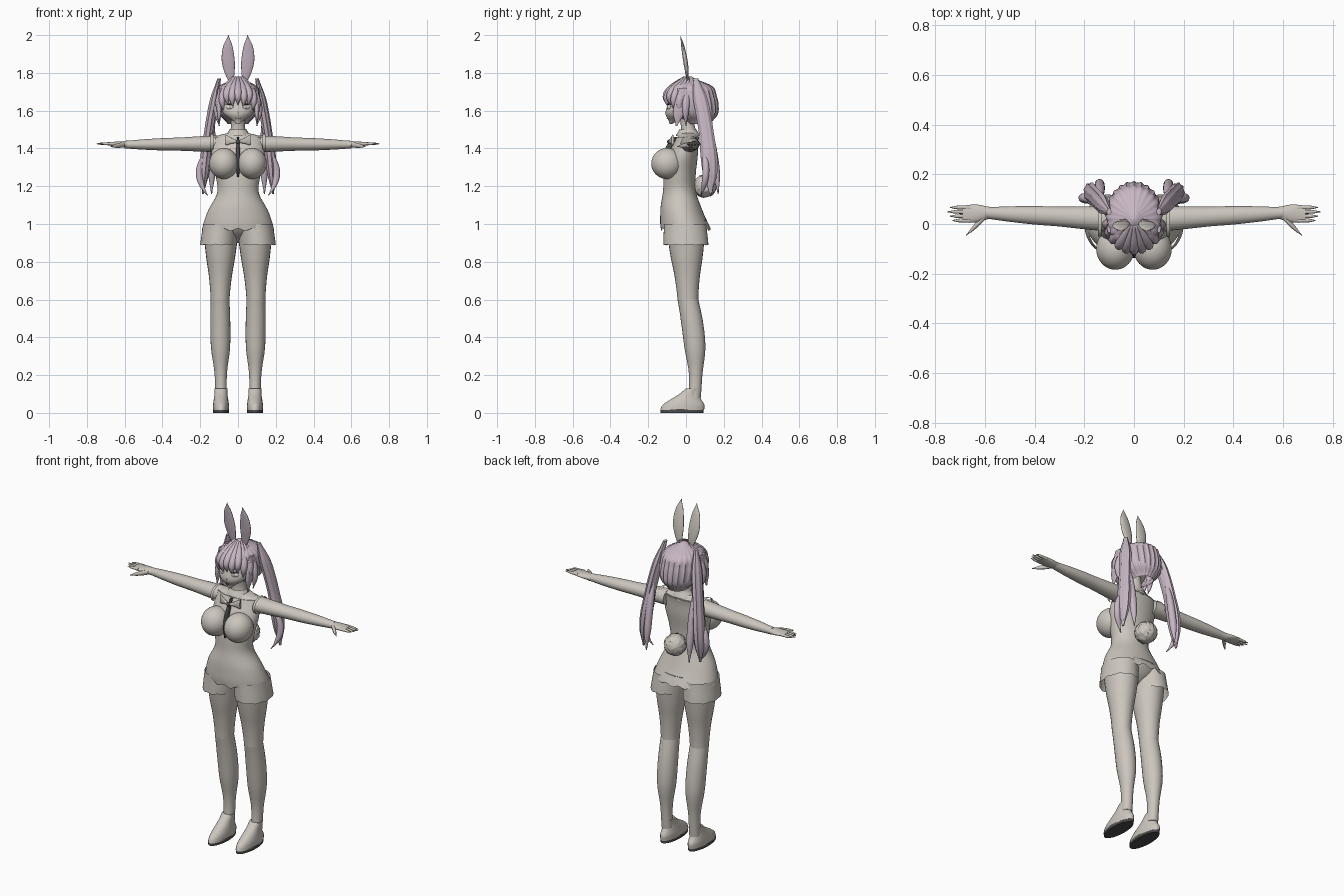
import bpy, bmesh, math, random
from mathutils import Matrix, Vector

if "Cube" in bpy.data.objects:
    bpy.data.objects.remove(bpy.data.objects["Cube"], do_unlink=True)
random.seed(4)


def material(name, *colour):
    mat = bpy.data.materials.new(name)
    mat.use_nodes = True
    mat.diffuse_color = (*colour, 1)
    shader = mat.node_tree.nodes["Principled BSDF"]
    shader.inputs["Base Color"].default_value = (*colour, 1)
    return mat


CREAM = material("warm cream", .6, .56, .51)
LILAC = material("pale lilac", .57, .47, .55)
DARK = material("charcoal", .07, .07, .07)
WHITE = material("eye white", .8, .8, .8)


def finish(name, bm, materials, rule=None):
    """Turn a bmesh into a shaded object; rule(face) picks the material slot."""
    bmesh.ops.recalc_face_normals(bm, faces=bm.faces)
    if rule:
        for face in bm.faces:
            face.material_index = rule(face)
    mesh = bpy.data.meshes.new(name)
    bm.to_mesh(mesh)
    bm.free()
    for mat in materials:
        mesh.materials.append(mat)
    obj = bpy.data.objects.new(name, mesh)
    bpy.context.collection.objects.link(obj)
    bpy.ops.object.select_all(action='DESELECT')
    obj.select_set(True)
    bpy.context.view_layer.objects.active = obj
    bpy.ops.object.shade_smooth_by_angle(angle=math.radians(60))


def blend(values, t):
    """Smooth curve through evenly spaced values."""
    last = len(values) - 1
    place = t * last
    i = max(min(int(place), last - 1), 0)
    before, here, after, beyond = (
        values[max(min(i + k, last), 0)] for k in (-1, 0, 1, 2))
    u = place - i
    slope_in, slope_out = (after - before) / 2, (beyond - here) / 2
    ease = u * u * (3 - 2 * u)
    return (here + (after - here) * ease
            + slope_in * u * (1 - u) ** 2 - slope_out * u * u * (1 - u))


def loft(name, start, end, widths, ratios=(1,), bow=(0, 0, 0), materials=(CREAM,),
         along_x=False, sides=24, flute=0, waves=0, hem=0,
         bottom=True, top=True, rule=None, cut=None):
    """Skin ellipses along a bowed line; ratios give depth over width."""
    bm = bmesh.new()
    start, end, bow = Vector(start), Vector(end), Vector(bow)
    steps = 4 * max(len(widths), len(ratios))
    loops = []
    for j in range(steps + 1):
        t = j / steps
        centre = start.lerp(end, t) + bow * 4 * t * (1 - t)
        width = max(blend(widths, t), .001)
        depth = width * blend(ratios, t)
        loop = []
        for i in range(sides):
            angle = math.tau * i / sides
            groove = 1 - flute * abs(math.sin(waves * angle / 2))
            across = width * groove * math.cos(angle)
            other = depth * groove * math.sin(angle)
            drop = 0 if j else hem * math.sin(waves * angle)
            offset = (0, across, other) if along_x else (across, other, drop)
            loop.append(bm.verts.new(centre + Vector(offset)))
        loops.append(loop)
    for low, high in zip(loops, loops[1:]):
        for i in range(sides):
            bm.faces.new((low[i - 1], low[i], high[i], high[i - 1]))
    if bottom:
        bm.faces.new(loops[0])
    if top:
        bm.faces.new(loops[-1])
    if cut:
        opening = [face for face in bm.faces if cut(face.calc_center_median())]
        bmesh.ops.delete(bm, geom=opening, context='FACES')
    finish(name, bm, materials, rule)


def ball(name, centre, size, mat, turn=0, jitter=0):
    bm = bmesh.new()
    bmesh.ops.create_icosphere(bm, subdivisions=4, radius=1)
    for vert in bm.verts:
        vert.co *= 1 + random.uniform(-jitter, jitter)
    bm.transform(Matrix.Translation(centre) @ Matrix.Rotation(turn, 4, 'Z')
                 @ Matrix.Diagonal((*size, 1)))
    finish(name, bm, [mat])


# Torso, pelvis, neck and tail
loft("top", (0, 0, .97), (0, .01, 1.46), (.19, .16, .11, .12, .14, .13),
     ratios=(.7, .7, .8, .7, .57, .46), bow=(0, -.04, 0),
     sides=60, waves=15, hem=.008, bottom=False)
loft("shoulder_yoke", (0, .01, 1.455), (0, .01, 1.485), (.13, .1, .045),
     ratios=(.46, .5, .9), sides=60)
loft("pelvis", (0, 0, .9), (0, 0, 1.02), (.02, .11, .16), ratios=(.7,))
loft("neck", (0, .02, 1.45), (0, 0, 1.58), (.05, .037, .037))
loft("collar", (0, .01, 1.465), (0, .01, 1.5), (.065, .046), bottom=False, top=False)
ball("tail", (0, .1, 1.2), (.06, .06, .06), CREAM, jitter=.06)

# Head and face
loft("head", (0, -.08, 1.53), (0, 0, 1.74), (.01, .075, .09, .09, .06),
     ratios=(.85,), bow=(0, .02, 0), sides=32)
ball("nose", (0, -.1, 1.59), (.006, .01, .01), CREAM)
ball("mouth", (0, -.1, 1.56), (.012, .004, .002), DARK)

# Hair cap with combed grooves and an open face
loft("hair_cap", (0, .07, 1.53), (0, .02, 1.78), (.055, .1, .115, .115, .1, .01),
     ratios=(1.15,), bow=(0, -.01, 0), materials=[LILAC],
     sides=96, flute=.05, waves=24, bottom=False,
     cut=lambda c: c.y < -.03 and c.z < 1.68)

# Fringe of pointed locks, longest at the temples
locks = 11
for i in range(locks):
    spread = 2 * i / (locks - 1) - 1
    x, y = math.sin(spread * 1.4), -math.cos(spread * 1.4)
    tip = 1.62 + .01 * (i % 2) - .2 * max(abs(spread) - .5, 0)
    loft("fringe_lock_%d" % i, (.1 * x, .02 + .12 * y, tip),
         (.03 * x, .02 + .03 * y, 1.78), (.002, .016, .02, .015, .005),
         bow=(.04 * x, .04 * y, 0), materials=[LILAC], sides=10)

# Front lacing and bow knot
loft("front_lacing", (0, -.115, 1.25), (0, -.06, 1.46), (.006, .01, .01, .006),
     ratios=(2,), bow=(0, -.02, 0), materials=[DARK])
ball("bow_knot", (0, -.09, 1.435), (.012, .01, .012), DARK)

for side, m in (("left", 1), ("right", -1)):
    def limb(part, start, end, widths, bow=(0, 0, 0), **options):
        start, end, bow = ((m * x, y, z) for x, y, z in (start, end, bow))
        loft(side + "_" + part, start, end, widths, bow=bow, **options)

    def bead(part, x, y, z, size, mat):
        ball(side + "_" + part, (m * x, y, z), size, mat, turn=m * x * 10)

    # Eye
    bead("eye", .043, -.09, 1.62, (.02, .007, .013), WHITE)
    bead("iris", .041, -.095, 1.62, (.009, .004, .011), LILAC)
    bead("eyelash", .044, -.092, 1.634, (.023, .007, .003), DARK)

    # Bust and bow loop
    ball(side + "_bust", (m * .075, -.1, 1.32), (.077, .084, .082), CREAM)
    limb("bow_loop", (0, -.09, 1.435), (.065, -.07, 1.445), (.007,),
         ratios=(1, 2, 4), along_x=True)

    # Arm and hand
    limb("arm", (.1, .02, 1.425), (.6, .045, 1.42), (.05, .046, .04, .037, .031, .023),
         ratios=(.88,), along_x=True)
    limb("armhole_trim", (.13, .01, 1.43), (.145, .01, 1.43), (.06,),
         ratios=(.8,), along_x=True, bottom=False, top=False)
    limb("palm", (.58, .045, 1.42), (.69, .04, 1.425), (.024, .036, .034),
         ratios=(.7, .4, .25), along_x=True)
    for k in range(4):
        y = .014 + .0175 * k
        reach = .75 - .01 * abs(k - 2)
        limb("finger_%d" % k, (.66, y, 1.425), (reach, y, 1.425),
             (.009, .008, .007, .002), along_x=True, sides=10)
    limb("thumb", (.6, .03, 1.42), (.675, -.045, 1.41), (.014, .014, .01, .002),
         along_x=True, sides=10)

    # Leg, shorts leg and shoe
    limb("shin", (.09, .045, .08), (.095, .01, .6), (.03, .033, .05, .053, .05),
         ratios=(1.1,), bow=(0, .02, 0))
    limb("thigh", (.095, .01, .6), (.09, 0, .95), (.05, .06, .078, .09), ratios=(1.1,))
    limb("shorts_leg", (.105, 0, .89), (.095, -.005, 1), (.095, .09), ratios=(1.25,),
         sides=40, waves=10, hem=.003, bottom=False, top=False)
    limb("sole", (.09, -.02, 0), (.09, -.02, .02), (.043,), ratios=(2.65,),
         materials=[DARK])
    limb("shoe", (.09, -.02, .015), (.09, .04, .13), (.043, .042, .038, .034, .034),
         ratios=(2.7, 2.6, 2.1, 1.5, 1.2), bow=(0, -.01, 0))

    # Upright ear with a tinted front panel
    limb("ear", (.035, .01, 1.75), (.05, -.03, 2), (.013, .026, .034, .032, .022, .001),
         ratios=(.35,), bow=(.01, .005, 0), materials=[CREAM, LILAC],
         rule=lambda face: int(face.normal.y < -.75))

    # Bunched hair: main tress, two curls and a lock beside the cheek
    limb("main_tress", (.185, .13, 1.16), (.1, .05, 1.77),
         (.005, .025, .03, .027, .027, .025, .01), ratios=(1.5,),
         bow=(.015, .02, 0), materials=[LILAC], sides=36, flute=.12, waves=9)
    limb("outer_curl", (.16, .08, 1.15), (.15, .09, 1.4),
         (.003, .015, .018, .016, .01), bow=(.05, .02, 0), materials=[LILAC])
    limb("back_curl", (.14, .17, 1.16), (.135, .11, 1.55),
         (.003, .018, .02, .018, .01), bow=(0, .01, 0), materials=[LILAC])
    limb("side_lock", (.1, -.05, 1.52), (.1, -.015, 1.72),
         (.002, .012, .012, .008), ratios=(2.5,), materials=[LILAC])
